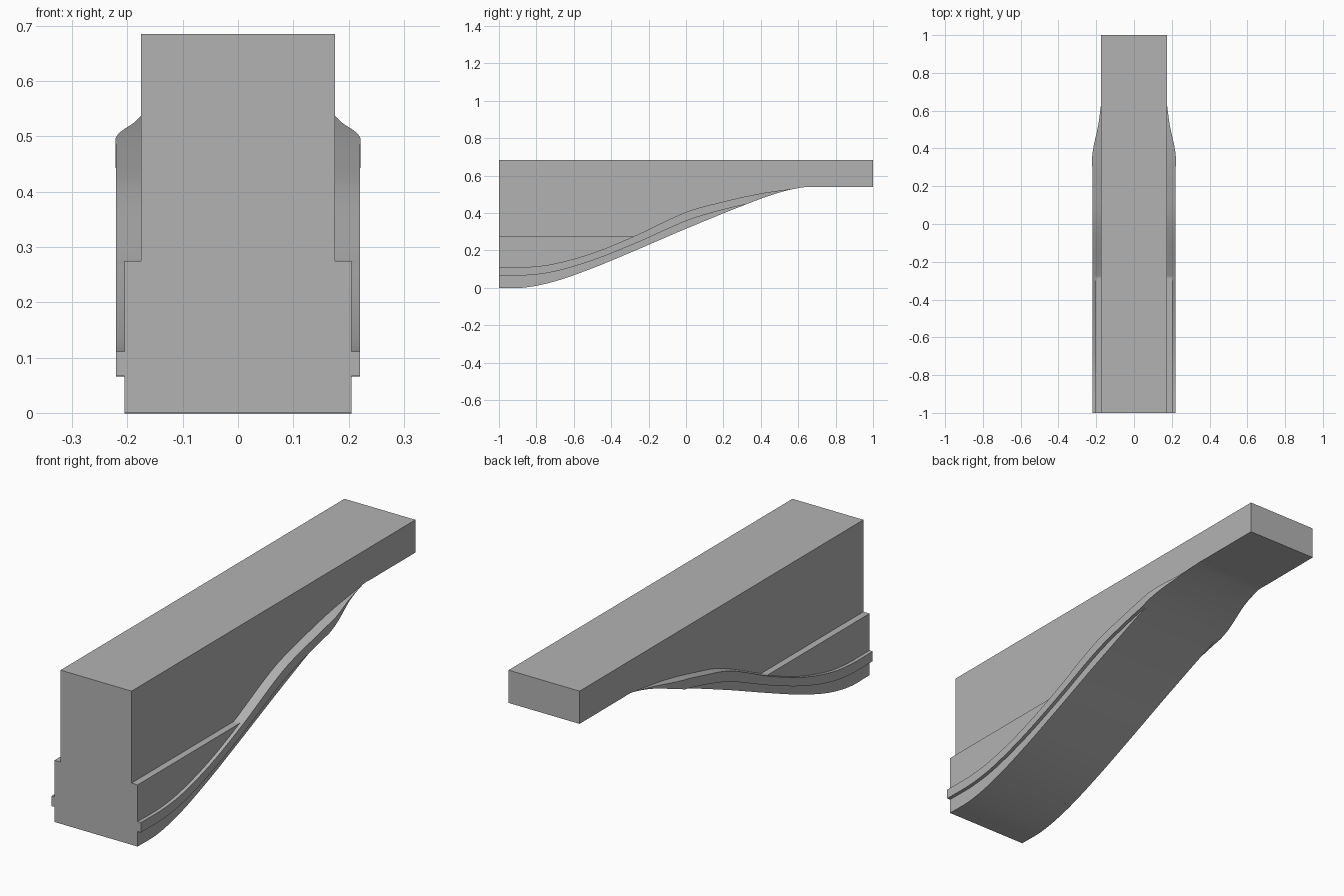
import bpy, bmesh

cube = bpy.data.objects.get("Cube")
if cube:
    bpy.data.objects.remove(cube, do_unlink=True)

mat = bpy.data.materials.new("plain grey")
mat.use_nodes = True
grey = (0.45, 0.45, 0.45, 1)
mat.diffuse_color = grey
mat.node_tree.nodes["Principled BSDF"].inputs["Base Color"].default_value = grey

CORE, PLINTH, RIB = 0.175, 0.205, 0.221   # half widths of the three layers
TOP, LEDGE = 0.685, 0.275
TIP = 0.63                                # where the mouldings run out

# Guide curves as (y, z) points
SOFFIT = [(-1, 0), (-0.86, 0.002), (-0.7, 0.035), (-0.5, 0.105), (-0.28, 0.196),
          (0, 0.316), (0.32, 0.446), (0.5, 0.51), (TIP, 0.538), (0.7, 0.539), (1, 0.539)]
RIB_LOW = [(-1, 0.067), (-0.84, 0.068), (-0.7, 0.088), (-0.5, 0.147), (-0.28, 0.234),
           (0, 0.357), (0.15, 0.405), (0.32, 0.446), (TIP, 0.5)]
RIB_HIGH = [(-1, 0.111), (-0.84, 0.112), (-0.7, 0.13), (-0.5, 0.186), (-0.28, 0.275),
            (0, 0.405), (0.2, 0.461), (0.4, 0.505), (TIP, 0.538)]
RIB_WIDTH = [(-1, RIB), (0.3, RIB), (0.36, RIB), (0.42, 0.212), (0.52, 0.19), (TIP, CORE)]


def curve(points, y):
    """Smooth cubic interpolation through the guide points."""
    n = len(points)

    def slope(i):
        if i in (0, n - 1):
            j = min(i, n - 2)
            a, b = points[j], points[j + 1]
        else:
            a, b = points[i - 1], points[i + 1]
        return (b[1] - a[1]) / (b[0] - a[0])

    i = max(k for k in range(n - 1) if k == 0 or points[k][0] <= y)
    (y0, z0), (y1, z1) = points[i], points[i + 1]
    h = y1 - y0
    t = (y - y0) / h
    blend = t * t * (3 - 2 * t)
    return (z0 + (z1 - z0) * blend
            + h * t * (1 - t) * ((1 - t) * slope(i) - t * slope(i + 1)))


def loft(name, rings):
    """Skin equal-length cross-sections and cap both ends."""
    bm = bmesh.new()
    loops = [[bm.verts.new(p) for p in ring] for ring in rings]
    for a, b in zip(loops, loops[1:]):
        for i in range(len(a)):
            j = (i + 1) % len(a)
            bm.faces.new((a[i], a[j], b[j], b[i]))
    bm.faces.new(loops[0])
    bm.faces.new(loops[-1])
    bmesh.ops.dissolve_degenerate(bm, dist=0.0001, edges=bm.edges)
    bmesh.ops.remove_doubles(bm, verts=bm.verts, dist=0.0001)
    bmesh.ops.recalc_face_normals(bm, faces=bm.faces)
    mesh = bpy.data.meshes.new(name)
    bm.to_mesh(mesh)
    bm.free()
    mesh.materials.append(mat)
    obj = bpy.data.objects.new(name, mesh)
    bpy.context.collection.objects.link(obj)
    bpy.ops.object.select_all(action='DESELECT')
    obj.select_set(True)
    bpy.context.view_layer.objects.active = obj
    bpy.ops.object.shade_smooth_by_angle(angle=0.5)
    return obj


def stations(end, count):
    return [-1 + (end + 1) * i / count for i in range(count + 1)]


# Central beam with the curved underside
core = []
for y in stations(1, 100):
    z = curve(SOFFIT, y)
    core.append([(-CORE, y, z), (CORE, y, z), (CORE, y, TOP), (-CORE, y, TOP)])
loft("bracket_core", core)

# Side moulding: lower band, projecting rib and level ledge, mirrored
sides = []
for y in sorted(stations(TIP, 90) + [-0.28, 0.32]):
    low = curve(SOFFIT, y)
    rib_low = max(low, curve(RIB_LOW, y)) if y < 0.32 else low
    rib_high = max(rib_low, curve(RIB_HIGH, y))
    ledge = max(rib_high, LEDGE)
    rib = max(CORE, curve(RIB_WIDTH, y))
    band = min(PLINTH, rib)
    section = [(CORE, low), (band, low), (band, rib_low), (rib, rib_low),
               (rib, rib_high), (band, rib_high), (band, ledge), (CORE, ledge)]
    sides.append([(x, y, z) for x, z in section])
moulding = loft("side_mouldings", sides)
mirror = moulding.modifiers.new("Mirror", 'MIRROR')
mirror.use_mirror_merge = False
